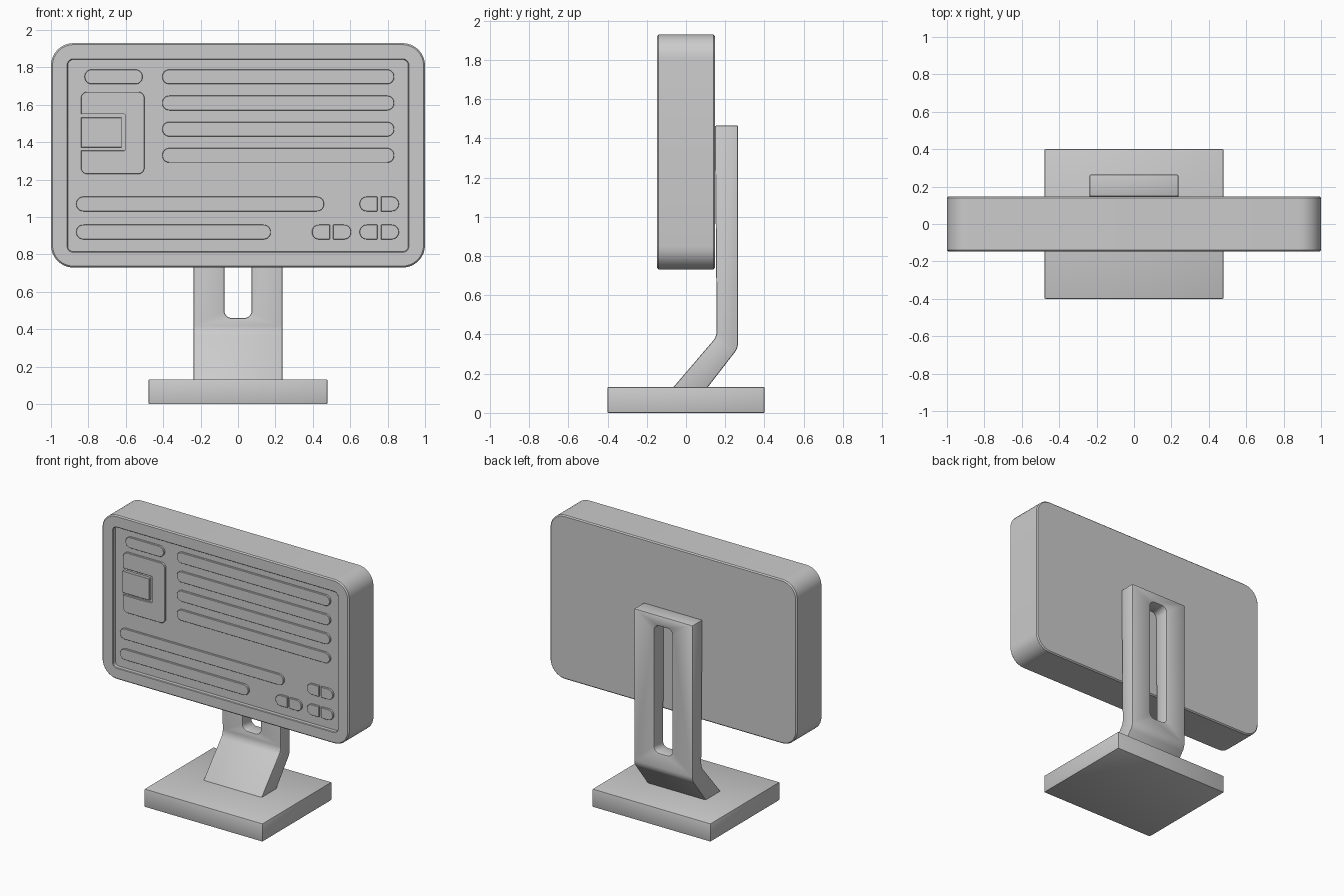
import bpy
import bmesh
import math
from mathutils import Vector

if "Cube" in bpy.data.objects:
    bpy.data.objects.remove(bpy.data.objects["Cube"], do_unlink=True)

grey = bpy.data.materials.new("light grey")
grey.use_nodes = True
COLOUR = (0.6, 0.6, 0.6, 1)
grey.diffuse_color = COLOUR
grey.node_tree.nodes["Principled BSDF"].inputs["Base Color"].default_value = COLOUR


def fillet(corners, steps=8):
    """Outline from (u, v, radius) corners, each rounded by its radius."""
    outline = []
    for i, (u, v, r) in enumerate(corners):
        p = Vector((u, v))
        if r == 0:
            outline.append(p)
            continue
        a = (Vector(corners[i - 1][:2]) - p).normalized()
        b = (Vector(corners[(i + 1) % len(corners)][:2]) - p).normalized()
        half = a.angle(b) / 2
        to_centre = (a + b).normalized() / math.sin(half)
        start = a / math.tan(half) - to_centre
        end = b / math.tan(half) - to_centre
        outline += [p + r * (to_centre + start.slerp(end, k / steps))
                    for k in range(steps + 1)]
    return outline


def box_outline(x0, x1, z0, z1, left=0, right=0):
    return fillet([(x0, z0, left), (x1, z0, right), (x1, z1, right), (x0, z1, left)])


def facing(outline, y):
    return [(p.x, y, p.y) for p in outline]


def loft(name, rings):
    """Closed solid through matching rings of points, capped at both ends."""
    bm = bmesh.new()
    loops = [[bm.verts.new(p) for p in ring] for ring in rings]
    n = len(loops[0])
    for low, high in zip(loops, loops[1:]):
        for i in range(n):
            j = (i + 1) % n
            bm.faces.new((low[i], low[j], high[j], high[i]))
    bm.faces.new(loops[0])
    bm.faces.new(loops[-1])
    bmesh.ops.recalc_face_normals(bm, faces=bm.faces)
    mesh = bpy.data.meshes.new(name)
    bm.to_mesh(mesh)
    bm.free()
    mesh.materials.append(grey)
    obj = bpy.data.objects.new(name, mesh)
    bpy.context.collection.objects.link(obj)
    return obj


def finish(obj, bevel=0.0, segments=2):
    """Round the edges, apply the modifiers and smooth gentle angles."""
    if bevel:
        mod = obj.modifiers.new("soft edges", "BEVEL")
        mod.width = bevel
        mod.segments = segments
        mod.limit_method = "ANGLE"
        mod.angle_limit = math.radians(40)
    bpy.ops.object.select_all(action="DESELECT")
    obj.select_set(True)
    bpy.context.view_layer.objects.active = obj
    for mod in list(obj.modifiers):
        bpy.ops.object.modifier_apply(modifier=mod.name)
    bpy.ops.object.shade_smooth_by_angle(angle=math.radians(35))


# Monitor housing with a recessed display
BACK, FRONT, DISPLAY = 0.147, -0.147, -0.117


def housing_ring(inset, y):
    return facing(box_outline(-1 + inset, 1 - inset, 0.73 + inset, 1.93 - inset,
                              0.12 - inset, 0.12 - inset), y)


def display_ring(y, grow=0.0):
    return facing(box_outline(-0.91 - grow, 0.91 + grow, 0.815 - grow, 1.842 + grow,
                              0.03 + grow, 0.03 + grow), y)


SOFT = 0.008
housing = loft("monitor_housing", [
    housing_ring(SOFT, BACK), housing_ring(0, BACK - SOFT),
    housing_ring(0, FRONT + SOFT), housing_ring(SOFT, FRONT),
    display_ring(FRONT, 0.004), display_ring(FRONT + 0.004), display_ring(DISPLAY)])
finish(housing)


# Raised interface pieces on the display
def plate(name, outline, height=0.015):
    finish(loft(name, [facing(outline, DISPLAY + 0.005),
                       facing(outline, DISPLAY - height)]), 0.002, 1)


def pill(name, x0, x1, z, left=True, right=True):
    r = 0.039
    plate(name, box_outline(x0, x1, z - r, z + r,
                            (r - 0.001) * left, (r - 0.001) * right))


pill("title_bar", -0.82, -0.51, 1.75)
for row in range(4):
    pill(f"text_bar_{row + 1}", -0.405, 0.835, 1.75 - 0.14 * row)
pill("long_lower_bar", -0.865, 0.46, 1.07)
pill("short_lower_bar", -0.865, 0.175, 0.92)
for i, (x, z) in enumerate([(0.755, 1.07), (0.755, 0.92), (0.5, 0.92)], 1):
    pill(f"left_half_button_{i}", x - 0.105, x - 0.009, z, right=False)
    pill(f"right_half_button_{i}", x + 0.009, x + 0.105, z, left=False)

# Notched card holding a small tile
plate("side_card", fillet([
    (-0.84, 1.23, 0.035), (-0.5, 1.23, 0.035), (-0.5, 1.67, 0.035),
    (-0.84, 1.67, 0.035), (-0.84, 1.55, 0), (-0.605, 1.55, 0),
    (-0.605, 1.355, 0), (-0.84, 1.355, 0)]))
plate("card_tile", box_outline(-0.84, -0.622, 1.373, 1.532), 0.022)

# Bent stand arm with a slot through its upright
profile = fillet([(-0.091, 0.1, 0), (0.087, 0.1, 0), (0.265, 0.33, 0.08),
                  (0.265, 1.465, 0), (0.147, 1.465, 0), (0.157, 0.39, 0.08)])
arm = loft("stand_arm", [[(x, p.x, p.y) for p in profile] for x in (-0.237, 0.237)])
slot = box_outline(-0.073, 0.073, 0.46, 1.39, 0.04, 0.04)
cutter = loft("slot_cutter", [facing(slot, 0.05), facing(slot, 0.4)])
cut = arm.modifiers.new("slot", "BOOLEAN")
cut.operation = "DIFFERENCE"
cut.solver = "EXACT"
cut.object = cutter
finish(arm, 0.008)
bpy.data.objects.remove(cutter, do_unlink=True)

# Foot plate
foot = box_outline(-0.478, 0.478, 0, 0.132)
finish(loft("foot_plate", [facing(foot, -0.4), facing(foot, 0.4)]), 0.005)
